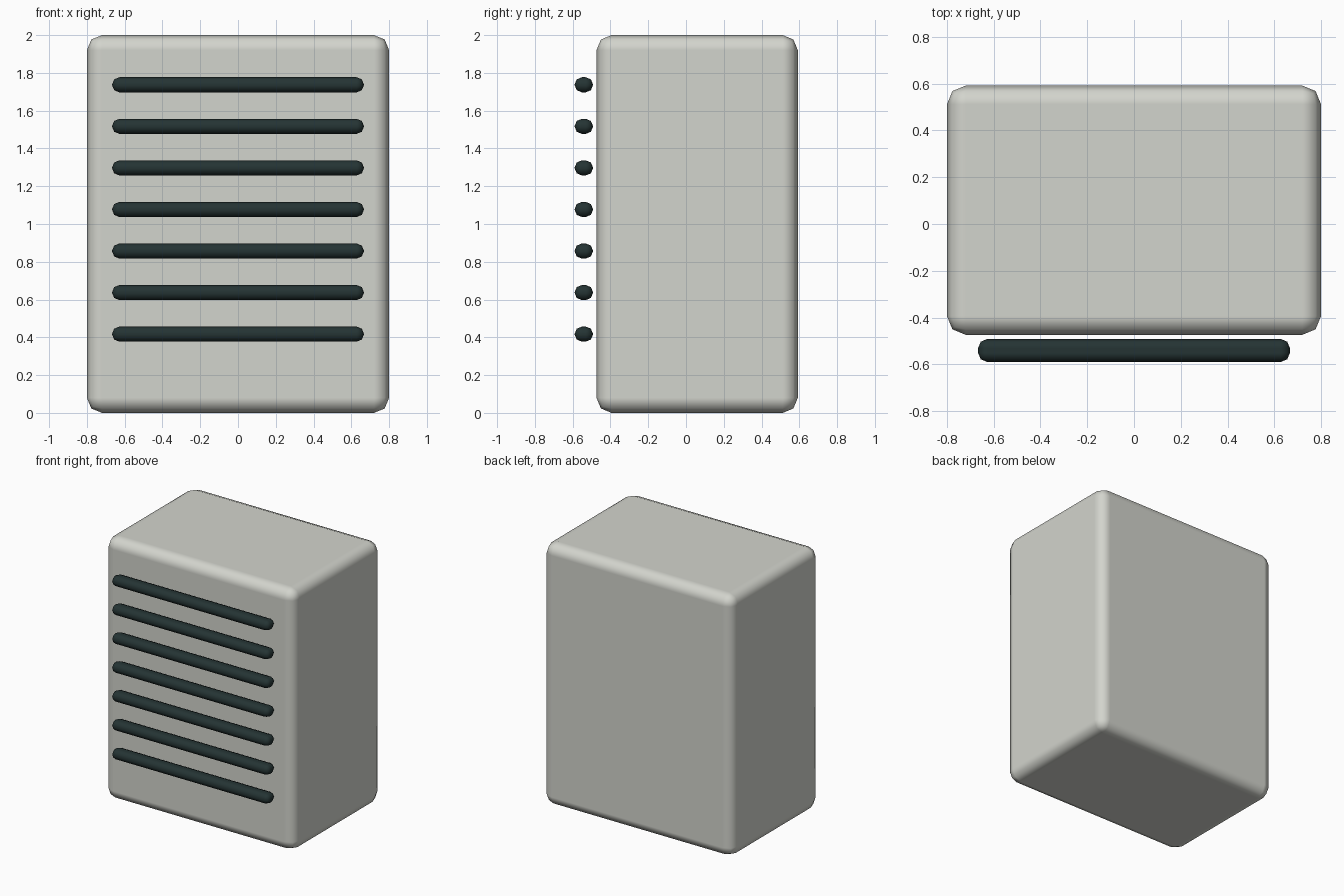
import bpy

if "Cube" in bpy.data.objects:
    bpy.data.objects.remove(bpy.data.objects["Cube"])

def material(name, rgb):
    m = bpy.data.materials.new(name)
    m.diffuse_color = (*rgb, 1)
    m.use_nodes = True
    m.node_tree.nodes["Principled BSDF"].inputs["Base Color"].default_value = m.diffuse_color
    return m

casing_grey = material("casing grey", (0.65, 0.66, 0.61))
slat_dark = material("dark slat", (0.018, 0.034, 0.034))

def rounded_box(name, center, size, radius, mat):
    bpy.ops.mesh.primitive_cube_add(size=1, location=center)
    ob = bpy.context.object
    ob.name = name
    ob.scale = size
    bpy.ops.object.transform_apply(location=False, rotation=False, scale=True)
    ob.data.materials.append(mat)
    bpy.ops.object.shade_smooth()
    bevel = ob.modifiers.new("rounded edges", 'BEVEL')
    bevel.width = radius
    bevel.segments = 2
    bevel.harden_normals = True
    return ob

# Main casing
rounded_box("casing", (0, 0.059, 1), (1.6, 1.066, 2), 0.08, casing_grey)

# Row of vent slats floating just off the front
for i in range(7):
    rounded_box(f"vent_slat_{i + 1}", (0, -0.541, 0.417 + 0.22 * i),
                (1.334, 0.098, 0.08), 0.039, slat_dark)
